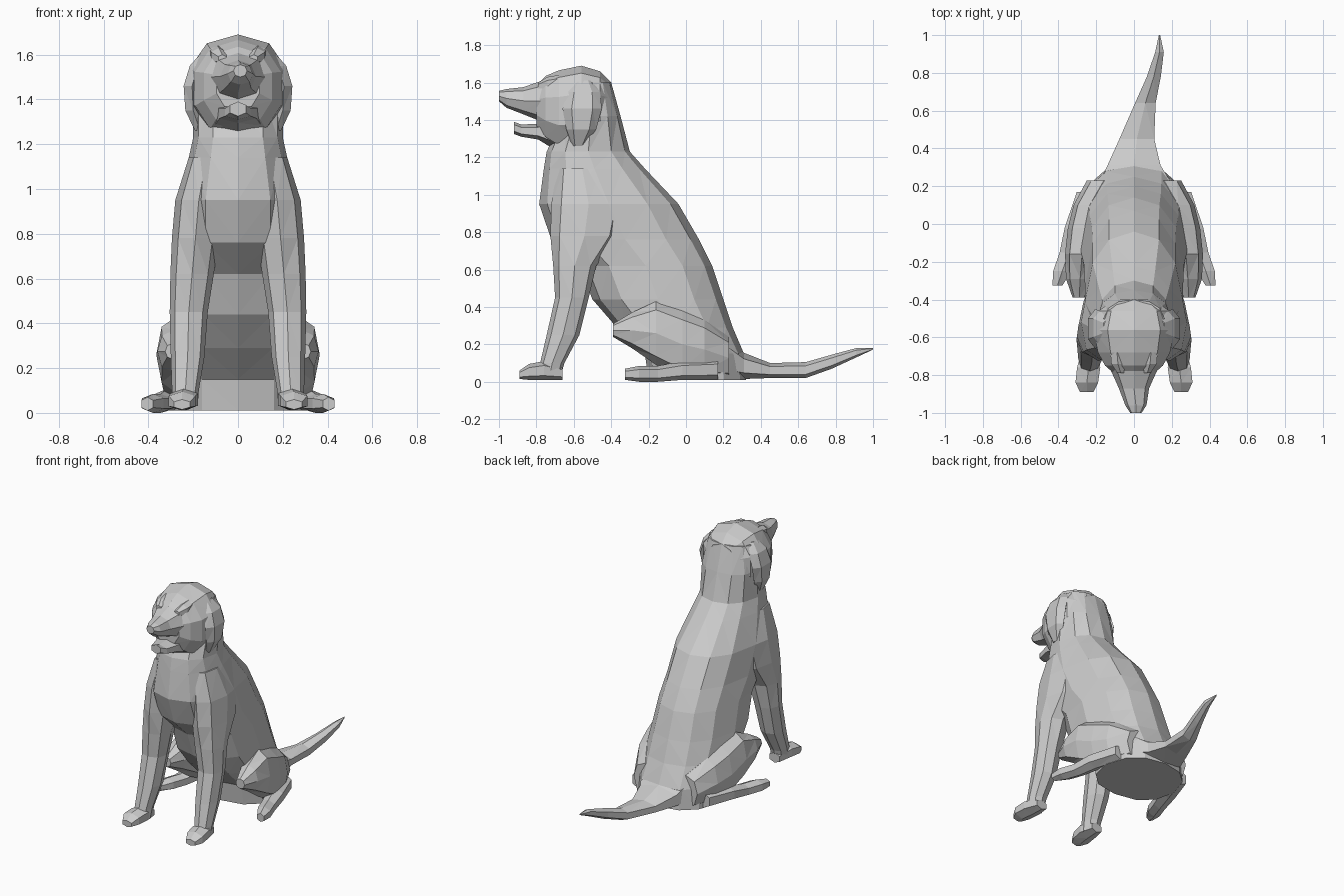
import bpy, bmesh, math


def loft(name, rings, axis, sides=8, power=0.9, mirror=False, taper=0.0):
    """Faceted skin through rings (x, a0, a1, pos, half_width).
    axis 'z': level rings at z=pos spanning y a0..a1.
    axis 'y': upright rings at y=pos spanning z a0..a1.
    taper narrows the back (or top) half of each ring."""
    for side in ((1, -1) if mirror else (1,)):
        bm = bmesh.new()
        loops = []
        for cx, a0, a1, pos, hw in rings:
            loop = []
            for i in range(sides):
                # start on the a-axis so both a0/a1 extents are reached
                t = 2 * math.pi * i / sides + math.pi / 2
                c, s = math.cos(t), math.sin(t)
                u = math.copysign(abs(c) ** power, c) * hw * (1 - taper * max(s, 0))
                v = math.copysign(abs(s) ** power, s) * (a1 - a0) / 2 + (a0 + a1) / 2
                x = (cx + u) * side
                loop.append(bm.verts.new((x, v, pos) if axis == 'z' else (x, pos, v)))
            loops.append(loop)
        for a, b in zip(loops, loops[1:]):
            for i in range(sides):
                j = (i + 1) % sides
                bm.faces.new((a[i], a[j], b[j], b[i]))
        bm.faces.new(loops[0])
        bm.faces.new(loops[-1])
        bmesh.ops.recalc_face_normals(bm, faces=bm.faces)
        bmesh.ops.triangulate(bm, faces=bm.faces)
        suffix = '' if not mirror else ('_left' if side > 0 else '_right')
        me = bpy.data.meshes.new(name + suffix)
        bm.to_mesh(me)
        bm.free()
        ob = bpy.data.objects.new(name + suffix, me)
        bpy.context.collection.objects.link(ob)


# Torso and neck, from the seat up to the back of the skull
loft('torso', [
    (0, -0.20, 0.32, 0.01, 0.29),
    (0, -0.22, 0.31, 0.15, 0.29),
    (0, -0.37, 0.25, 0.29, 0.285),
    (0, -0.50, 0.20, 0.44, 0.28),
    (0, -0.57, 0.14, 0.62, 0.265),
    (0, -0.72, 0.07, 0.76, 0.26),
    (0, -0.785, -0.04, 0.95, 0.26),
    (0, -0.76, -0.22, 1.14, 0.22),
    (0, -0.745, -0.30, 1.23, 0.20),
    (0, -0.66, -0.35, 1.42, 0.20),
    (0, -0.60, -0.40, 1.60, 0.16)], 'z', 12, 0.85, taper=0.1)

# Skull
loft('head', [
    (0, 1.35, 1.585, -0.80, 0.10),
    (0, 1.28, 1.635, -0.75, 0.16),
    (0, 1.23, 1.665, -0.68, 0.20),
    (0, 1.23, 1.69, -0.56, 0.225),
    (0, 1.27, 1.66, -0.46, 0.195),
    (0, 1.34, 1.60, -0.40, 0.11)], 'y', 10)

# Upper muzzle and open lower jaw
loft('muzzle', [
    (0.01, 1.50, 1.555, -1.0, 0.03),
    (0.01, 1.465, 1.565, -0.96, 0.056),
    (0, 1.43, 1.575, -0.87, 0.08),
    (0, 1.39, 1.61, -0.77, 0.125),
    (0, 1.36, 1.62, -0.70, 0.15)], 'y', 8)
loft('lower_jaw', [
    (0, 1.325, 1.39, -0.92, 0.04),
    (0, 1.31, 1.375, -0.88, 0.065),
    (0, 1.295, 1.38, -0.79, 0.095),
    (0, 1.24, 1.42, -0.70, 0.12)], 'y', 6)

# Soft brow ridges beside the muzzle
loft('brow', [
    (0.07, 1.56, 1.60, -0.79, 0.02),
    (0.085, 1.55, 1.63, -0.74, 0.04),
    (0.09, 1.56, 1.64, -0.68, 0.04)], 'y', 6, mirror=True)

# Hanging ears, lying close to the skull
loft('ear', [
    (0.17, -0.61, -0.54, 1.26, 0.025),
    (0.20, -0.64, -0.48, 1.35, 0.04),
    (0.205, -0.66, -0.45, 1.46, 0.043),
    (0.18, -0.64, -0.46, 1.55, 0.04),
    (0.14, -0.60, -0.50, 1.61, 0.025)], 'z', 6, mirror=True)

# Front legs, blending into the shoulders, and paws
loft('front_leg', [
    (0.235, -0.79, -0.67, 0.03, 0.055),
    (0.235, -0.78, -0.65, 0.10, 0.06),
    (0.225, -0.745, -0.57, 0.25, 0.075),
    (0.22, -0.70, -0.52, 0.45, 0.085),
    (0.205, -0.71, -0.48, 0.62, 0.097),
    (0.19, -0.725, -0.36, 0.78, 0.105),
    (0.175, -0.72, -0.32, 0.95, 0.105),
    (0.14, -0.69, -0.42, 1.14, 0.08)], 'z', 8, mirror=True)
loft('front_paw', [
    (0.25, 0.015, 0.06, -0.89, 0.04),
    (0.25, 0.01, 0.095, -0.84, 0.068),
    (0.24, 0.01, 0.11, -0.76, 0.07),
    (0.235, 0.01, 0.08, -0.66, 0.045)], 'y', 6, mirror=True)

# Folded thighs and long hind feet
loft('thigh', [
    (0.29, 0.24, 0.31, -0.39, 0.035),
    (0.285, 0.18, 0.37, -0.29, 0.075),
    (0.275, 0.09, 0.43, -0.16, 0.09),
    (0.26, 0.02, 0.38, -0.02, 0.09),
    (0.235, 0.015, 0.33, 0.10, 0.085),
    (0.16, 0.015, 0.24, 0.23, 0.09)], 'y', 8, mirror=True)
loft('hind_foot', [
    (0.405, 0.01, 0.07, -0.325, 0.03),
    (0.38, 0.0, 0.085, -0.25, 0.055),
    (0.345, 0.0, 0.085, -0.15, 0.055),
    (0.31, 0.01, 0.11, -0.02, 0.065),
    (0.25, 0.01, 0.12, 0.17, 0.06)], 'y', 6, mirror=True)

# Tail lying on the ground with a raised tip
loft('tail', [
    (0.01, 0.01, 0.28, 0.18, 0.24),
    (0.0, 0.015, 0.155, 0.31, 0.16),
    (0.015, 0.02, 0.10, 0.45, 0.105),
    (0.06, 0.02, 0.105, 0.64, 0.062),
    (0.105, 0.07, 0.145, 0.78, 0.042),
    (0.135, 0.13, 0.18, 0.91, 0.026),
    (0.135, 0.172, 0.18, 1.0, 0.004)], 'y', 6)
